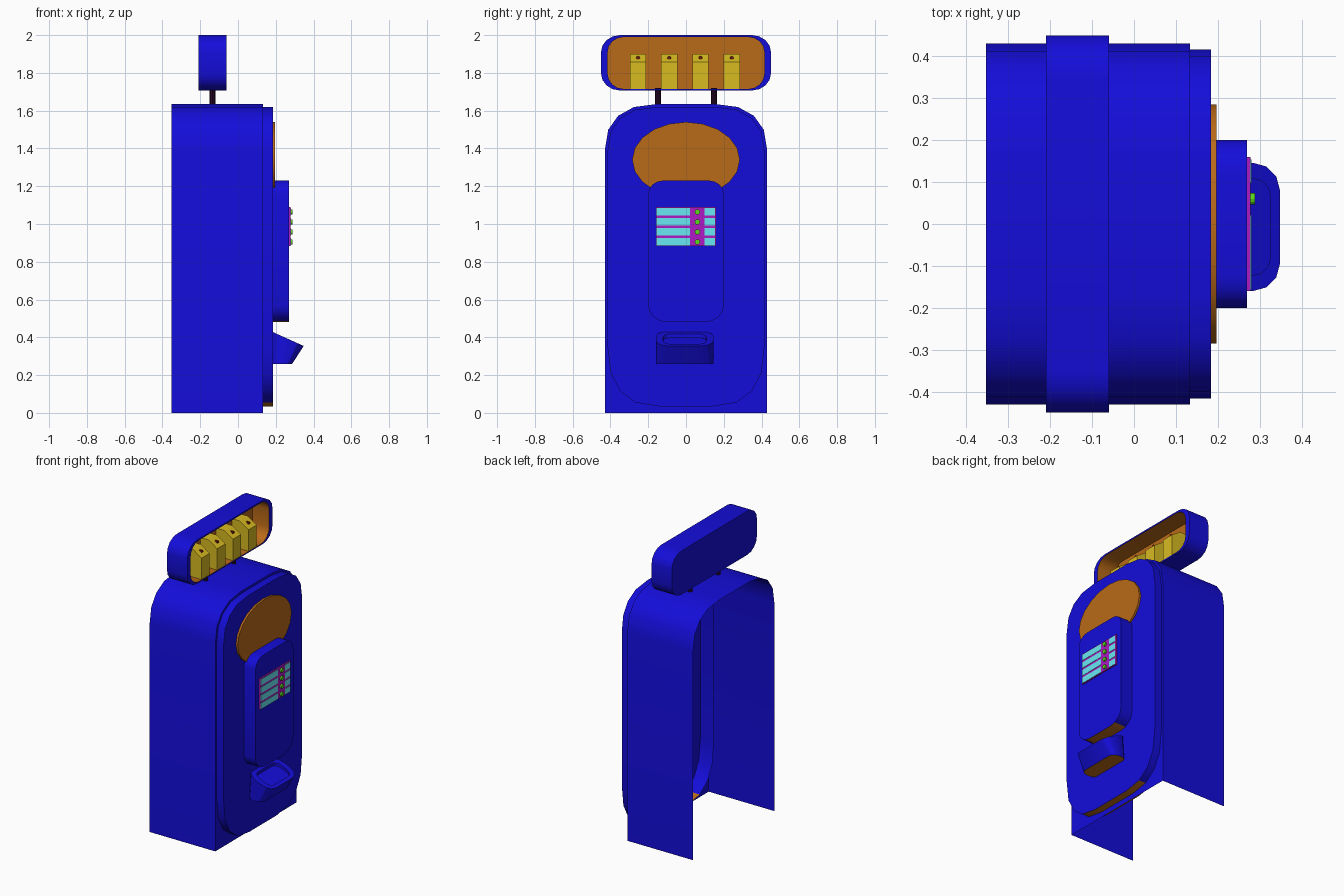
import bpy, bmesh
from math import sin, cos, pi, copysign

if "Cube" in bpy.data.objects:
    bpy.data.objects.remove(bpy.data.objects["Cube"])

COLORS = {"blue": (0.007, 0.004, 0.70), "orange": (0.49, 0.145, 0.009), "yellow": (0.69, 0.50, 0.015),
          "cyan": (0.14, 0.81, 0.90), "magenta": (0.42, 0.010, 0.55), "green": (0.10, 0.69, 0.012),
          "dark": (0.02, 0.002, 0.02), "red": (0.20, 0.01, 0.006)}
MATS = {}
for key, rgb in COLORS.items():
    MATS[key] = bpy.data.materials.new(key)
    MATS[key].diffuse_color = (*rgb, 1)


def loft(name, loops, mats, start=True, end=True, under=None, drop_floor=False):
    """Skin a stack of equal-sized loops; mats gives one colour per strip, then the end cap."""
    if isinstance(mats, str):
        mats = [mats] * len(loops)
    used = list(dict.fromkeys(mats + ([under] if under else [])))
    bm = bmesh.new()
    rings = [[bm.verts.new(p) for p in loop] for loop in loops]
    n = len(rings[0])
    for k, (a, b) in enumerate(zip(rings, rings[1:])):
        for i in range(n):
            j = (i + 1) % n
            bm.faces.new((a[i], a[j], b[j], b[i])).material_index = used.index(mats[k])
    if start:
        bm.faces.new(rings[0][::-1]).material_index = used.index(mats[0])
    if end:
        bm.faces.new(rings[-1]).material_index = used.index(mats[-1])
    bmesh.ops.remove_doubles(bm, verts=bm.verts, dist=1e-5)
    if drop_floor:
        floor = [f for f in bm.faces if all(v.co.z < 1e-4 for v in f.verts)]
        bmesh.ops.delete(bm, geom=floor, context='FACES')
    bm.normal_update()
    if under:
        for f in bm.faces:
            if f.normal.z < -0.95:
                f.material_index = used.index(under)
    me = bpy.data.meshes.new(name)
    bm.to_mesh(me)
    bm.free()
    for m in used:
        me.materials.append(MATS[m])
    ob = bpy.data.objects.new(name, me)
    bpy.context.collection.objects.link(ob)
    bpy.ops.object.select_all(action='DESELECT')
    ob.select_set(True)
    bpy.context.view_layer.objects.active = ob
    bpy.ops.object.shade_smooth_by_angle(angle=0.52)
    return ob


def rounded(x, hy, z0, z1, top, bot, n=4, power=1.0):
    """Rectangle in the yz plane with (super)elliptical corners, counter-clockwise seen from +x."""
    def bulge(v):
        return 0.0 if abs(v) < 1e-9 else copysign(abs(v) ** power, v)
    pts = []
    for q, (sy, sz) in enumerate(((1, 1), (-1, 1), (-1, -1), (1, -1))):
        ry, rz = top if sz > 0 else bot
        cz = z1 - rz if sz > 0 else z0 + rz
        for i in range(n + 1):
            a = (q + i / n) * pi / 2
            pts.append((x, sy * (hy - ry) + ry * bulge(cos(a)), cz + rz * bulge(sin(a))))
    return pts


def disc(x, y, z, ry, rz, n):
    return [(x, y + ry * cos(2 * pi * i / n), z + rz * sin(2 * pi * i / n)) for i in range(n)]


def block(name, x0, x1, y0, y1, z0, z1, mat):
    return loft(name, [[(x, y0, z0), (x, y1, z0), (x, y1, z1), (x, y0, z1)] for x in (x0, x1)], mat)


# Cabinet: one shell, open at the back and underneath, with a front flange
outer = (0.43, 0, 1.635, (0.275, 0.245), (0, 0), 4, 0.85)
panel = (0.416, 0.035, 1.62, (0.265, 0.24), (0.27, 0.32), 4, 0.83)
loft("cabinet", [rounded(-0.353, *outer), rounded(0.133, *outer), rounded(0.133, *panel)],
     "blue", start=False, end=False, drop_floor=True)

# Front panel: shallow pan through the flange, open behind
loft("front_panel", [rounded(0.085, *panel), rounded(0.184, *panel)],
     "blue", start=False, under="orange")

# Oval plate and raised front box
loft("oval_plate", [disc(x, 0, 1.34, 0.285, 0.2, 20) for x in (0.18, 0.197)], "orange")
loft("front_box", [rounded(x, 0.2, 0.48, 1.23, (0.08, 0.07), (0.1, 0.09)) for x in (0.18, 0.269)],
     "blue", under="orange")

# Selection panel with rows of labels and buttons
block("selection_panel", 0.266, 0.278, -0.16, 0.16, 0.883, 1.09, "magenta")
for i in range(4):
    z = 1.064 - 0.053 * i
    block(f"label_long_{i + 1}", 0.275, 0.280, -0.157, 0.022, z - 0.02, z + 0.02, "cyan")
    block(f"label_short_{i + 1}", 0.275, 0.280, 0.098, 0.154, z - 0.02, z + 0.02, "cyan")
    loft(f"button_{i + 1}", [disc(x, 0.06, z, 0.014, 0.014, 12) for x in (0.276, 0.289)], "green")


# Dispensing tray: flared cup with a sloping rim and shallow recess
def tray_loop(x0, x1, hy, r, height):
    pts = []
    for q, (sx, sy) in enumerate(((1, 1), (-1, 1), (-1, -1), (1, -1))):
        for i in range(4):
            a = (q + i / 3) * pi / 2
            cx = x1 - r if sx > 0 else x0 + r
            pts.append((cx + r * cos(a), sy * (hy - r) + r * sin(a) - 0.007))
    return [(x, y, height(x)) for x, y in pts]


def rim(x):
    return 0.43 - 0.45 * (x - 0.18)


loft("tray", [tray_loop(0.175, 0.287, 0.153, 0.045, lambda x: 0.26),
              tray_loop(0.175, 0.348, 0.153, 0.065, rim),
              tray_loop(0.205, 0.325, 0.115, 0.04, rim),
              tray_loop(0.205, 0.325, 0.115, 0.04, lambda x: rim(x) - 0.02)],
     "blue", under="orange")

# Posts carrying the sign
for side, y in (("left", -0.148), ("right", 0.148)):
    loft(f"post_{side}", [[(-0.135 + 0.015 * cos(i * pi / 4), y + 0.015 * sin(i * pi / 4), z)
                           for i in range(8)] for z in (1.62, 1.72)], "dark")

# Sign box with a recessed front
shell = (0.45, 1.707, 2.0, (0.1, 0.09), (0.1, 0.09))
inner = (0.415, 1.715, 1.99, (0.085, 0.08), (0.085, 0.08))
loft("sign_box", [rounded(-0.21, *shell), rounded(-0.06, *shell),
                  rounded(-0.06, *inner), rounded(-0.185, *inner)],
     ["blue", "blue", "orange", "orange"])

# Row of display boxes with sloping tops and a dot on each
for i in range(4):
    y = -0.254 + 0.1655 * i
    side = [(-0.185, 1.715), (-0.185, 1.9), (-0.125, 1.9), (-0.062, 1.858), (-0.062, 1.715)]
    loft(f"display_box_{i + 1}", [[(x, yy, z) for x, z in side]
                                  for yy in (y - 0.043, y + 0.043)], "yellow")
    loft(f"display_dot_{i + 1}", [disc(x, y, 1.879, 0.01, 0.01, 8) for x in (-0.11, -0.086)], "red")

for m in bpy.data.materials:
    if m.users and not m.is_grease_pencil:
        m.use_nodes = True
        m.node_tree.nodes["Principled BSDF"].inputs["Base Color"].default_value = m.diffuse_color
